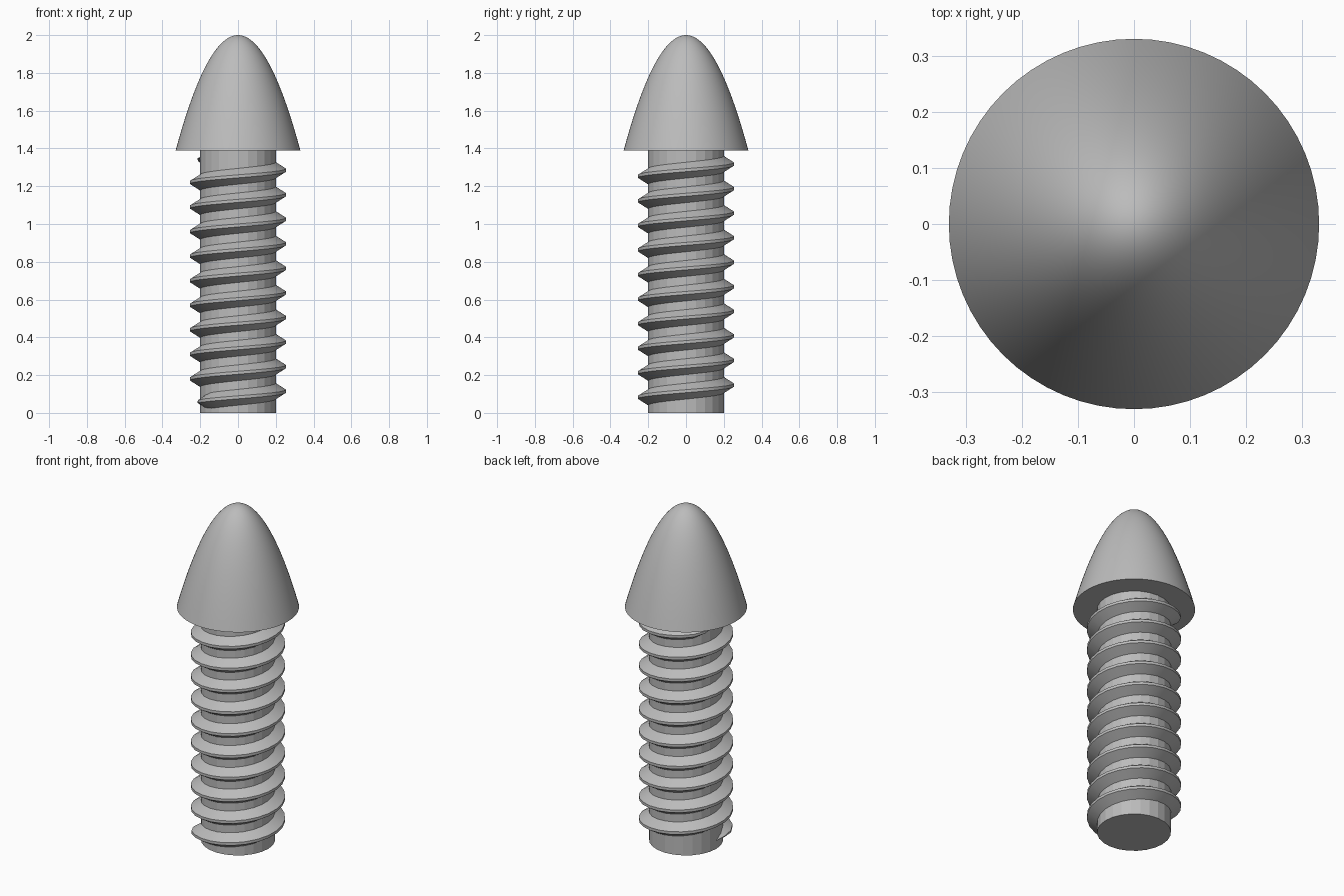
import bpy, bmesh
from math import cos, sin, pi, radians

cube = bpy.data.objects.get("Cube")
if cube:
    bpy.data.objects.remove(cube, do_unlink=True)

grey = bpy.data.materials.new("plain grey")
grey.use_nodes = True
colour = (0.5, 0.5, 0.5, 1)
grey.diffuse_color = colour
grey.node_tree.nodes["Principled BSDF"].inputs["Base Color"].default_value = colour

SHAFT_R, CREST_R, HEAD_R = 0.2, 0.255, 0.33
HEAD_Z, TOP_Z = 1.39, 2.0
PITCH, TURNS, STEPS = 0.13, 10, 24


def finish(bm, name, angle):
    bmesh.ops.recalc_face_normals(bm, faces=bm.faces)
    mesh = bpy.data.meshes.new(name)
    bm.to_mesh(mesh)
    bm.free()
    mesh.materials.append(grey)
    obj = bpy.data.objects.new(name, mesh)
    bpy.context.collection.objects.link(obj)
    bpy.ops.object.select_all(action='DESELECT')
    obj.select_set(True)
    bpy.context.view_layer.objects.active = obj
    bpy.ops.object.shade_smooth_by_angle(angle=radians(angle))


def bridge(bm, a, b):
    n = len(a)
    for i in range(n):
        j = (i + 1) % n
        bm.faces.new((a[i], a[j], b[j], b[i]))


def ring(bm, r, z, sides):
    return [bm.verts.new((r * cos(2 * pi * i / sides), r * sin(2 * pi * i / sides), z))
            for i in range(sides)]


# Shaft: plain faceted cylinder running up to the head
bm = bmesh.new()
low, high = ring(bm, SHAFT_R, 0, STEPS), ring(bm, SHAFT_R, HEAD_Z, STEPS)
bridge(bm, low, high)
bm.faces.new(low)
bm.faces.new(high)
finish(bm, "shaft", 10)

# Head: paraboloid dome with a flat underside
bm = bmesh.new()
rows = 24
rings = []
for k in range(rows):
    t = 1 - k / rows
    rings.append(ring(bm, HEAD_R * t, TOP_Z - (TOP_Z - HEAD_Z) * t * t, 64))
for a, b in zip(rings, rings[1:]):
    bridge(bm, a, b)
tip = bm.verts.new((0, 0, TOP_Z))
for i, v in enumerate(rings[-1]):
    bm.faces.new((v, rings[-1][(i + 1) % 64], tip))
bm.faces.new(rings[0])
finish(bm, "domed_head", 40)

# Thread: right-handed helical ridge, fading into the shaft at both ends
bm = bmesh.new()
profile = [(-0.02, -0.045), (0, -0.045), (1, -0.008), (1, 0.008), (0, 0.045), (-0.02, 0.045)]
total = TURNS * STEPS
fade = 2.5
sections = []
for s in range(total + 1):
    size = max(0.02, min(1, s / fade, (total - s) / fade))
    turn = s / STEPS
    a = pi + 2 * pi * turn
    section = []
    for out, dz in profile:
        r = SHAFT_R + (CREST_R - SHAFT_R) * out * size if out > 0 else SHAFT_R - 0.005 + out
        section.append(bm.verts.new((r * cos(a), r * sin(a), 0.05 + PITCH * turn + dz * size)))
    sections.append(section)
for a, b in zip(sections, sections[1:]):
    bridge(bm, a, b)
bm.faces.new(sections[0])
bm.faces.new(sections[-1])
finish(bm, "thread", 25)
